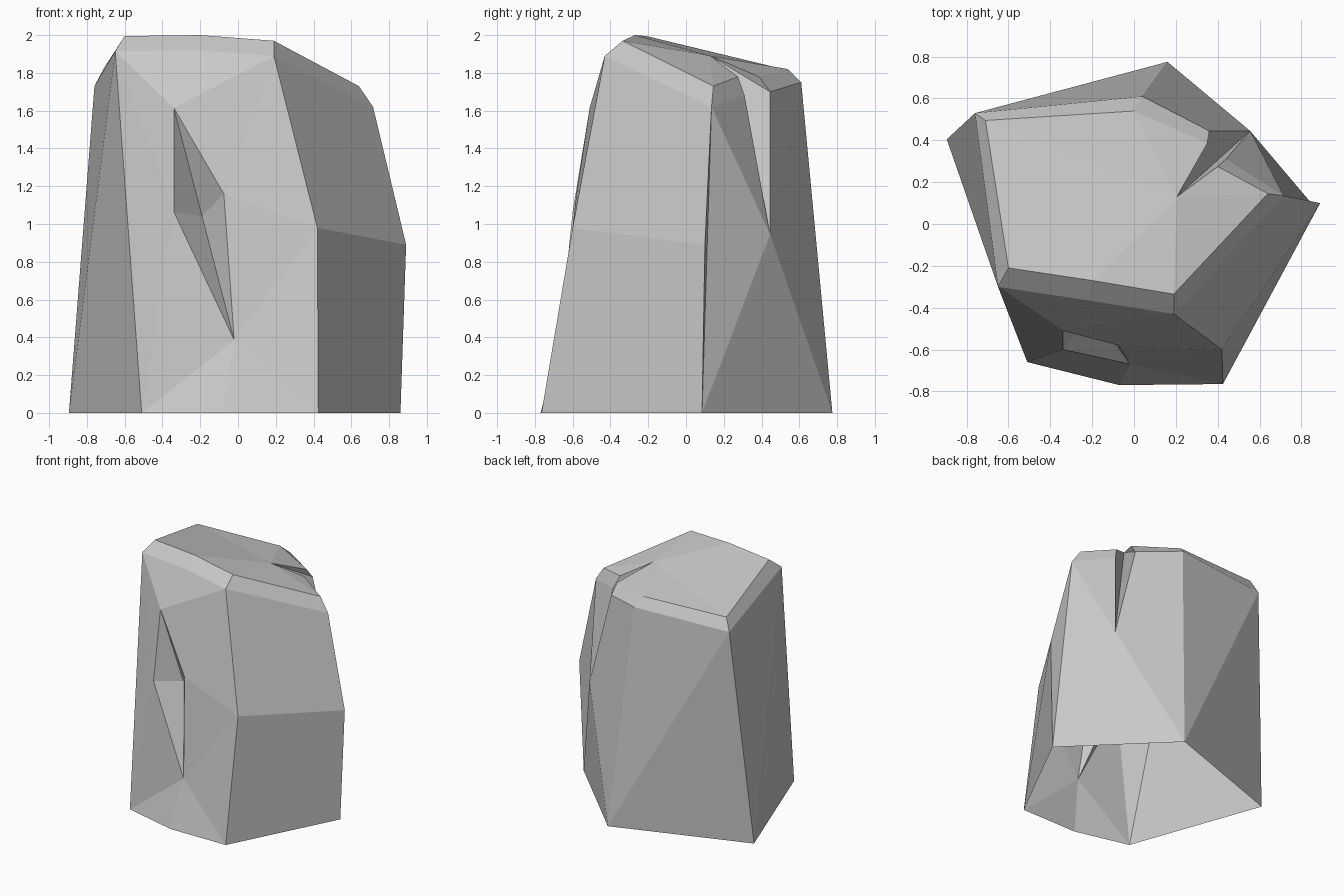
import bpy
import bmesh

cube = bpy.data.objects.get("Cube")
if cube:
    bpy.data.objects.remove(cube, do_unlink=True)

# One plain stone colour
stone = bpy.data.materials.new("stone_grey")
stone.use_nodes = True
colour = (0.58, 0.58, 0.58, 1)
stone.diffuse_color = colour
stone.node_tree.nodes["Principled BSDF"].inputs["Base Color"].default_value = colour

bm = bmesh.new()


def point(*co):
    return bm.verts.new(co)


def fan(centre, *ring):
    """Triangles from a centre to each neighbouring pair of a ring."""
    for a, b in zip(ring, ring[1:]):
        bm.faces.new((centre, a, b))


def quad(*corners):
    bm.faces.new(corners)


# Foot outline on the ground (left open underneath)
foot_front_west = point(-.51, -.66, 0)
foot_front = point(-.07, -.77, 0)
foot_front_east = point(.425, -.765, 0)
foot_east = point(.86, .085, 0)
foot_back = point(.16, .775, 0)
foot_west = point(-.895, .405, 0)

# Break line halfway up the east side
waist_front = point(.42, -.6, .98)
waist_east = point(.89, .1, .89)

# Upper and lower loops of the chamfered crown, matched point for point
rim = [point(*p) for p in (
    (-.6, -.21, 1.995), (-.2, -.27, 2), (.19, -.335, 1.97), (.64, .145, 1.73),
    (.4, .275, 1.78), (.35, .385, 1.78), (0, .54, 1.82), (-.71, .495, 1.825))]
shoulder = [point(*p) for p in (
    (-.65, -.3, 1.915), (-.22, -.365, 1.92), (.19, -.43, 1.89), (.715, .135, 1.62),
    (.44, .31, 1.68), (.36, .445, 1.7), (.04, .61, 1.75), (-.76, .53, 1.73))]
sh_west, sh_mid, sh_front, sh_east, sh_cleft_e, sh_cleft_b, sh_back, sh_back_west = shoulder

# Back cleft: its inner tip on the top and its foot on the wall
cleft_tip = point(.205, .13, 1.89)
cleft_foot = point(.555, .445, .945)

# Chip in the front wall
chip_top = point(-.34, -.51, 1.615)
chip_west = point(-.34, -.6, 1.065)
chip_foot = point(-.02, -.67, .385)
chip_east = point(-.075, -.58, 1.16)
chip_deep = point(-.19, -.43, 1.04)

# Crown: chamfer strip and top surface, both open at the cleft
order = [5, 6, 7, 0, 1, 2, 3, 4]
for i, j in zip(order, order[1:]):
    quad(rim[i], rim[j], shoulder[j], shoulder[i])
fan(cleft_tip, *[rim[i] for i in order])

# Front wall around the chip
fan(chip_foot, chip_west, foot_front_west, foot_front, foot_front_east, waist_front, chip_east)
fan(chip_east, waist_front, sh_front, chip_top)
fan(chip_top, sh_front, sh_mid, sh_west, chip_west)
fan(chip_west, sh_west, foot_front_west)
fan(chip_deep, chip_top, chip_west, chip_foot, chip_east, chip_top)

# East, west and back walls
quad(foot_front_east, foot_east, waist_east, waist_front)
quad(waist_front, waist_east, sh_east, sh_front)
fan(foot_west, foot_front_west, sh_west, sh_back_west)
fan(sh_back_west, foot_west, foot_back, sh_back)

# Back east wall
fan(foot_east, waist_east, sh_east, cleft_foot, foot_back)
fan(cleft_foot, foot_back, sh_back, sh_cleft_b)
fan(cleft_foot, sh_cleft_e, sh_east)

# The two walls of the cleft
fan(cleft_tip, rim[5], sh_cleft_b, cleft_foot, sh_cleft_e, rim[4])

bmesh.ops.recalc_face_normals(bm, faces=bm.faces)
mesh = bpy.data.meshes.new("rock")
bm.to_mesh(mesh)
bm.free()
mesh.materials.append(stone)
rock = bpy.data.objects.new("rock", mesh)
bpy.context.collection.objects.link(rock)
